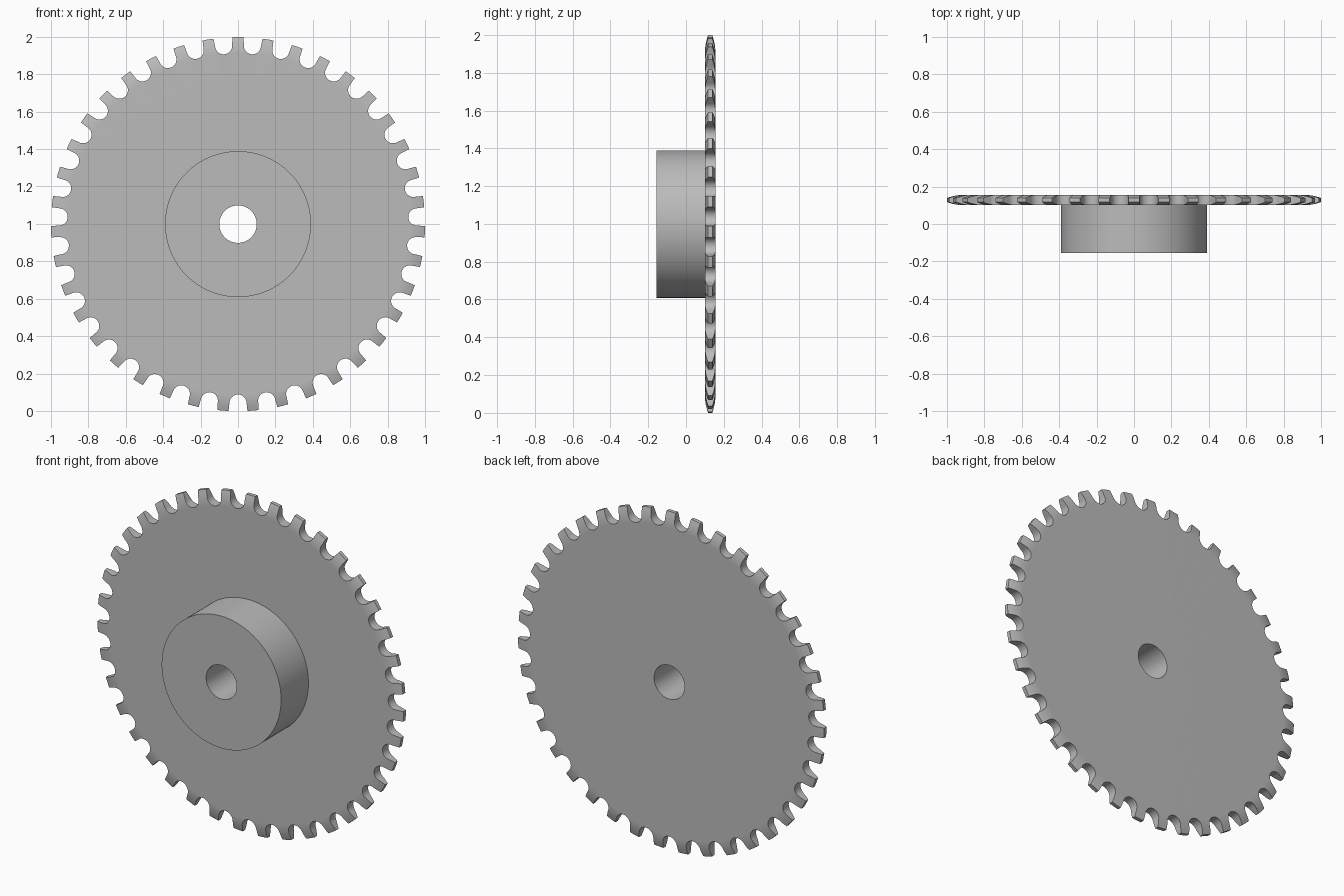
import bpy, bmesh
from math import pi, sin, cos, hypot, atan2, radians

if "Cube" in bpy.data.objects:
    bpy.data.objects.remove(bpy.data.objects["Cube"])

TEETH = 39
COLS = 4                          # segments across one tooth
SEGS = TEETH * COLS
PITCH = 2 * pi / TEETH
TIP_R, HUB_R, BORE_R = 1.0, 0.39, 0.1
SEAT_C, SEAT_R = 0.957, 0.046     # roller seat centre and radius
ROOT_R = SEAT_C - SEAT_R
MID_Y, HALF_T, TIP_T = 0.128, 0.0275, 0.011
HUB_FRONT = -0.155
AXIS_Z = cos(PITCH / 2 - 0.03)    # lowest tooth corners touch the ground

steel = bpy.data.materials.new("steel_grey")
steel.use_nodes = True
steel.diffuse_color = (0.5, 0.5, 0.5, 1)
steel.node_tree.nodes["Principled BSDF"].inputs["Base Color"].default_value = (0.5, 0.5, 0.5, 1)


def polar(r, angle, y):
    """Point around the axle, with angle 0 straight up."""
    return (r * sin(angle), y, AXIS_Z + r * cos(angle))


def ring(bm, r, y):
    return [bm.verts.new(polar(r, PITCH * (i / COLS - 0.5), y)) for i in range(SEGS)]


def bridge(bm, a, b, closed=True):
    for i in range(len(a) if closed else len(a) - 1):
        j = (i + 1) % len(a)
        bm.faces.new((a[i], a[j], b[j], b[i]))


def finish(bm, name):
    bmesh.ops.remove_doubles(bm, verts=bm.verts, dist=1e-5)
    bmesh.ops.recalc_face_normals(bm, faces=bm.faces)
    mesh = bpy.data.meshes.new(name)
    bm.to_mesh(mesh)
    bm.free()
    mesh.materials.append(steel)
    obj = bpy.data.objects.new(name, mesh)
    bpy.context.collection.objects.link(obj)
    bpy.ops.object.select_all(action='DESELECT')
    obj.select_set(True)
    bpy.context.view_layer.objects.active = obj
    bpy.ops.object.shade_smooth_by_angle(angle=radians(30))
    return obj


# Tooth outline: radius and half angle, up the roller seat and out to the tip
rows = []
for k in range(9):
    phi = k / 8 * pi / 2
    out, side = SEAT_C - SEAT_R * cos(phi), SEAT_R * sin(phi)
    rows.append((hypot(out, side), PITCH / 2 - atan2(side, out)))
last_r, last_a = rows[-1]
for k in range(1, 4):
    t = k / 3
    rows.append((last_r + (TIP_R - last_r) * t, last_a + (0.03 - last_a) * t))


def half_thickness(r):
    t = (r - ROOT_R) / (TIP_R - ROOT_R)
    return HALF_T - (HALF_T - TIP_T) * t * t


# Toothed disc
bm = bmesh.new()
for tooth in range(TEETH):
    sides = []
    for s in (-1, 1):
        grid = [[bm.verts.new(polar(r, tooth * PITCH + a * (2 * i / COLS - 1),
                                    MID_Y + s * half_thickness(r)))
                 for i in range(COLS + 1)] for r, a in rows]
        for low, high in zip(grid, grid[1:]):
            bridge(bm, low, high, closed=False)
        sides.append(grid)
    front, back = sides
    bridge(bm, front[-1], back[-1], closed=False)
    for col in (0, COLS):
        bridge(bm, [row[col] for row in front], [row[col] for row in back], closed=False)
for s, inner in ((-1, HUB_R), (1, BORE_R)):
    y = MID_Y + s * HALF_T
    bridge(bm, ring(bm, inner, y), ring(bm, ROOT_R, y))
finish(bm, "toothed_disc")

# Hub with the bore running through to the back of the disc
bm = bmesh.new()
profile = [(HUB_R, MID_Y - HALF_T), (HUB_R, HUB_FRONT),
           (BORE_R, HUB_FRONT), (BORE_R, MID_Y + HALF_T)]
loops = [ring(bm, r, y) for r, y in profile]
for a, b in zip(loops, loops[1:]):
    bridge(bm, a, b)
hub = finish(bm, "hub")
# An open strip: make sure its front face looks forward
if min(hub.data.polygons, key=lambda p: p.center.y).normal.y > 0:
    hub.data.flip_normals()
